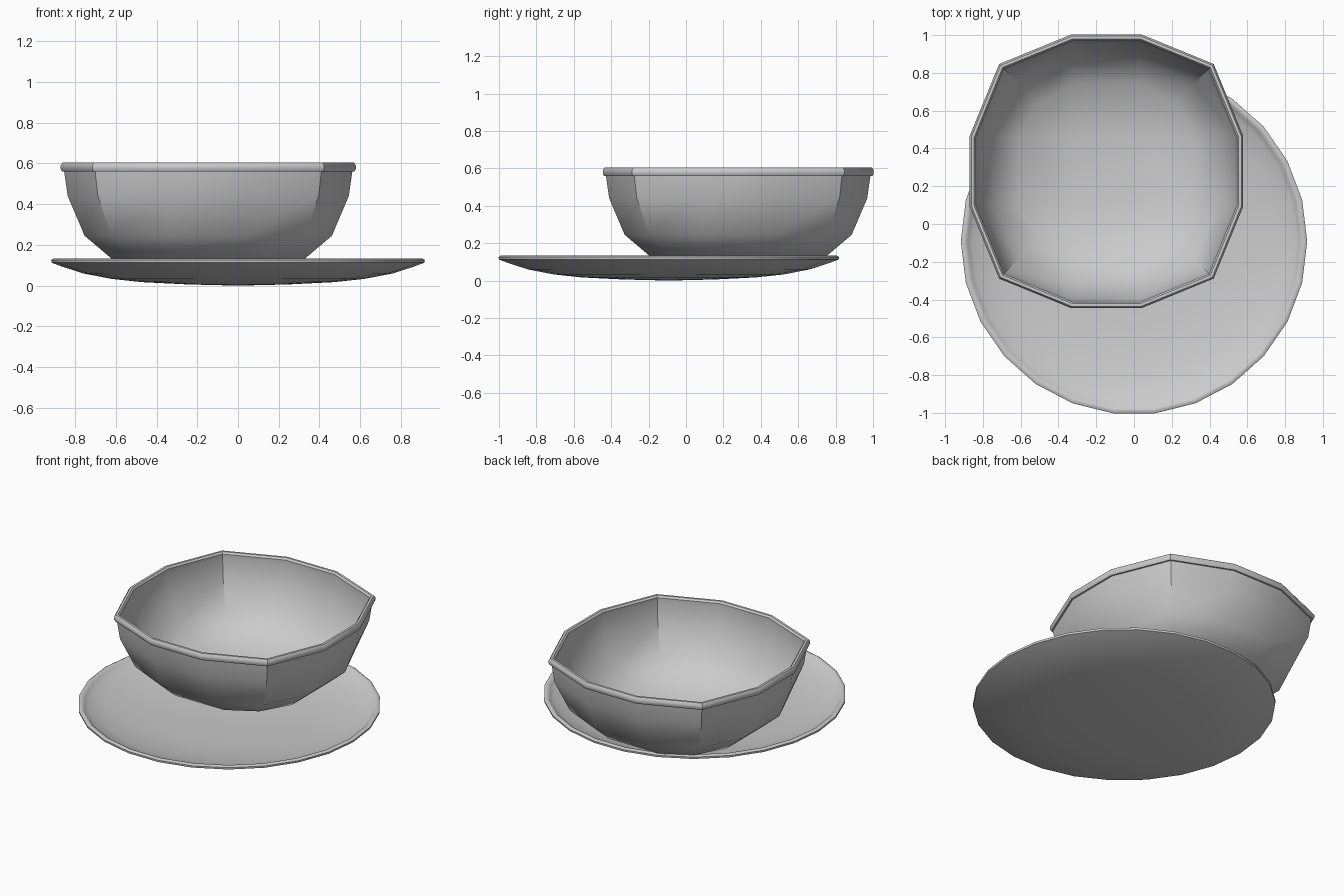
import bpy, bmesh, math
from mathutils import Matrix, Vector

if "Cube" in bpy.data.objects:
    bpy.data.objects.remove(bpy.data.objects["Cube"])


def finish(bm, name, location, angle):
    bmesh.ops.recalc_face_normals(bm, faces=bm.faces)
    mesh = bpy.data.meshes.new(name)
    bm.to_mesh(mesh)
    bm.free()
    obj = bpy.data.objects.new(name, mesh)
    bpy.context.collection.objects.link(obj)
    obj.location = location
    bpy.ops.object.select_all(action='DESELECT')
    obj.select_set(True)
    bpy.context.view_layer.objects.active = obj
    bpy.ops.object.shade_smooth_by_angle(angle=math.radians(angle))
    return obj


def bridge(bm, a, b):
    n = len(a)
    for i in range(n):
        bm.faces.new((a[i], a[(i + 1) % n], b[(i + 1) % n], b[i]))


# Plate: 26-sided turned dish, from underside centre round the rim to inside centre
def make_plate():
    under = [(0.25, 0.006), (0.47, 0.017), (0.62, 0.033), (0.76, 0.06), (0.865, 0.094)]
    rim = [(0.897, 0.106), (0.915, 0.113), (0.917, 0.126), (0.905, 0.133), (0.89, 0.131), (0.88, 0.121)]
    inside = [(0.855, 0.105), (0.75, 0.074), (0.61, 0.047), (0.46, 0.031), (0.25, 0.02)]
    sides = 26
    bm = bmesh.new()
    rings = []
    for r, z in under + rim + inside:
        rings.append([bm.verts.new((r * math.cos(2 * math.pi * i / sides),
                                    r * math.sin(2 * math.pi * i / sides), z))
                      for i in range(sides)])
    for a, b in zip(rings, rings[1:]):
        bridge(bm, a, b)
    for ring, z in ((rings[0], 0.0), (rings[-1], 0.015)):
        centre = bm.verts.new((0, 0, z))
        for i in range(sides):
            bm.faces.new((ring[i], ring[(i + 1) % sides], centre))
    finish(bm, "plate", (0, -0.092, 0), 50)


# Bowl: rounded-square 12-sided rings, floor is a 3 x 3 grid
def bowl_ring(bm, half, side, corner, z):
    ring = []
    for q in range(4):
        turn = Matrix.Rotation(q * math.pi / 2, 3, 'Z')
        for x, y in ((half, -side), (half, side), (corner, corner)):
            ring.append(bm.verts.new(turn @ Vector((x, y, z))))
    return ring


def bowl_floor(bm, ring, size, z):
    inner = [bm.verts.new((sx * size, sy * size, z))
             for sx, sy in ((1, 1), (-1, 1), (-1, -1), (1, -1))]
    for q in range(4):
        k = 3 * q
        bm.faces.new((ring[k + 1], ring[k + 2], ring[(k + 3) % 12], inner[q]))
        bm.faces.new((ring[k], ring[k + 1], inner[q], inner[q - 1]))
    bm.faces.new(inner)


def make_bowl():
    outer = [(0.475, 0.18, 0.368, 0.133), (0.607, 0.19, 0.475, 0.245), (0.69, 0.188, 0.542, 0.44),
             (0.707, 0.185, 0.555, 0.56)]
    rim = [(0.718, 0.185, 0.563, 0.56), (0.724, 0.187, 0.568, 0.572), (0.724, 0.187, 0.568, 0.59),
           (0.715, 0.184, 0.561, 0.604), (0.70, 0.181, 0.55, 0.604), (0.691, 0.179, 0.543, 0.592)]
    inner = [(0.692, 0.181, 0.544, 0.565), (0.676, 0.186, 0.53, 0.44), (0.595, 0.188, 0.463, 0.252),
             (0.465, 0.178, 0.358, 0.145)]
    bm = bmesh.new()
    rings = [bowl_ring(bm, *p) for p in outer + rim + inner]
    for a, b in zip(rings, rings[1:]):
        bridge(bm, a, b)
    bowl_floor(bm, rings[0], 0.18, 0.085)
    bowl_floor(bm, rings[-1], 0.175, 0.098)
    finish(bm, "bowl", (-0.146, 0.279, 0), 34)


make_plate()
make_bowl()
